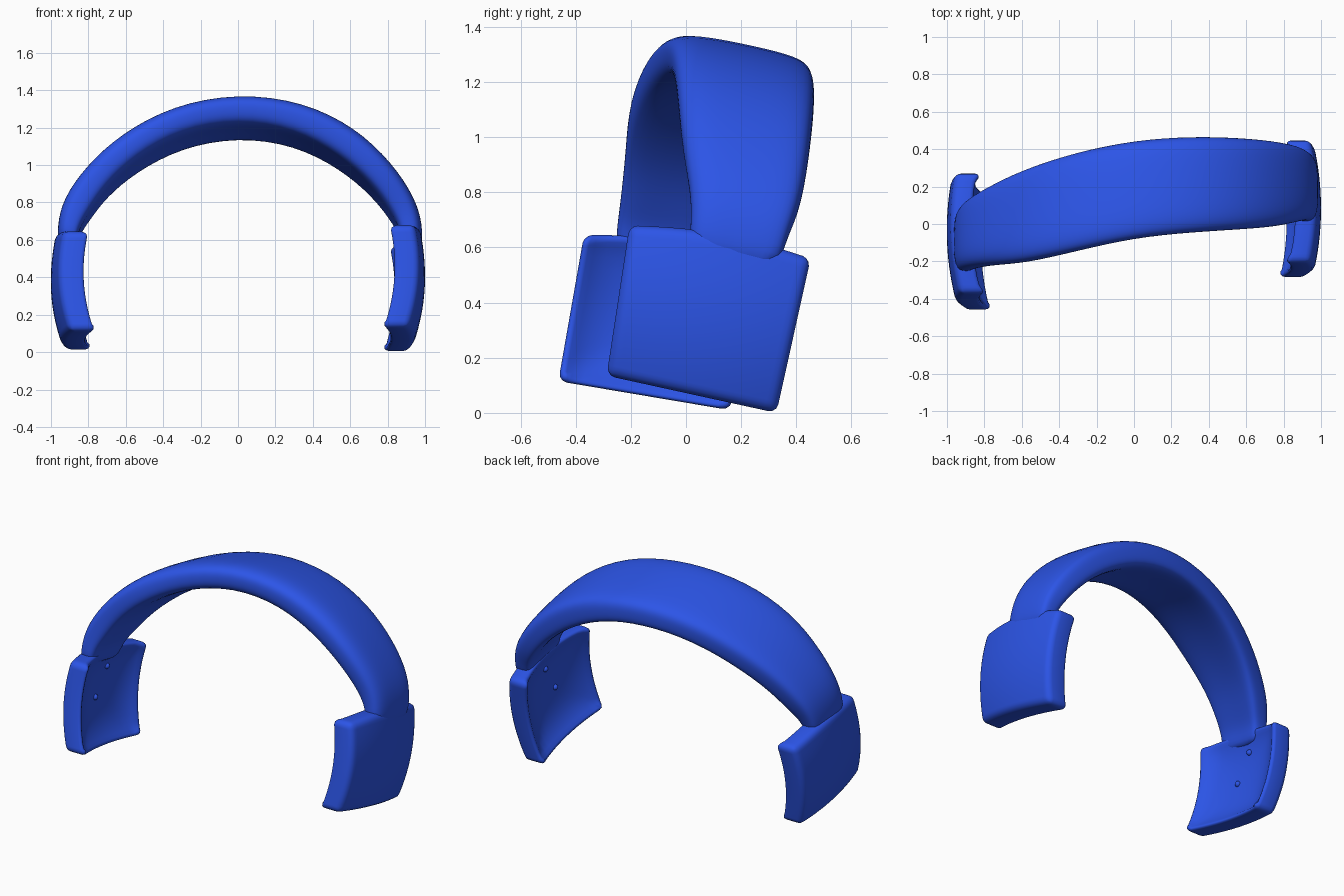
import bpy, bmesh, math
from mathutils import Vector

if "Cube" in bpy.data.objects:
    bpy.data.objects.remove(bpy.data.objects["Cube"])

mat = bpy.data.materials.new("blue")
mat.diffuse_color = (0.025, 0.09, 0.8, 1)
mat.use_nodes = True
mat.node_tree.nodes["Principled BSDF"].inputs["Base Color"].default_value = mat.diffuse_color


def finish(name, bm):
    bmesh.ops.recalc_face_normals(bm, faces=bm.faces)
    for f in bm.faces:
        f.smooth = True
    me = bpy.data.meshes.new(name)
    bm.to_mesh(me)
    bm.free()
    me.materials.append(mat)
    ob = bpy.data.objects.new(name, me)
    bpy.context.collection.objects.link(ob)
    return ob


# Headband: stations of outer x, z, inner x, z, front y, back y
stations = [
    (-0.96, 0.58, -0.86, 0.58, -0.26, 0.05),
    (-0.965, 0.70, -0.85, 0.67, -0.25, 0.07),
    (-0.935, 0.84, -0.79, 0.76, -0.235, 0.13),
    (-0.815, 1.015, -0.70, 0.895, -0.22, 0.20),
    (-0.63, 1.19, -0.54, 1.045, -0.21, 0.29),
    (-0.35, 1.345, -0.30, 1.18, -0.15, 0.38),
    (0.00, 1.41, 0.00, 1.235, -0.075, 0.45),
    (0.35, 1.365, 0.30, 1.19, -0.045, 0.47),
    (0.63, 1.225, 0.54, 1.06, -0.03, 0.46),
    (0.825, 1.035, 0.71, 0.91, -0.015, 0.44),
    (0.945, 0.85, 0.81, 0.77, 0.015, 0.41),
    (0.985, 0.71, 0.865, 0.67, 0.02, 0.36),
    (0.985, 0.57, 0.875, 0.57, 0.0, 0.335),
]
# Rounded section: u across the band, v from outer to inner face
section = [(0, .55), (.015, .25), (.11, .06), (.28, -.02), (.6, -.02), (.92, .02),
           (.995, .2), (1, .5), (.99, .85), (.9, 1), (.5, .93), (.10, 1), (.01, .85)]
bm = bmesh.new()
rings = []
for xo, zo, xi, zi, yf, yb in stations:
    ring = []
    for u, v in section:
        dy = u * (yb - yf)
        ring.append(bm.verts.new((xo + (xi - xo) * v, yf + dy,
                                  zo + (zi - zo) * v - 0.2 * dy)))
    rings.append(ring)
n = len(section)
for r, s in zip(rings, rings[1:]):
    for i in range(n):
        j = (i + 1) % n
        bm.faces.new((r[i], r[j], s[j], s[i]))
bm.faces.new(rings[0])
bm.faces.new(rings[-1])
band = finish("headband", bm)
sub = band.modifiers.new("smooth", 'SUBSURF')
sub.levels = sub.render_levels = 2


# Ear pads: slightly domed slabs with a dished inner face
def pad_point(side, corners, tilt, a, b, inner):
    fb, bb, bt, ft = [Vector(c) for c in corners]
    s, t = (a + 1) / 2, (b + 1) / 2
    p = fb.lerp(bb, s).lerp(ft.lerp(bt, s), t)
    p.y += 0.03 * t ** 4 * math.sin(math.pi * s)
    x = 1.0 - 0.035 * a * a - 0.04 * (b - 0.2) ** 2 + tilt * a
    if inner:
        x -= 0.09 + 0.05 * max(a ** 4, max(-b, 0) ** 4, 0.6 * max(b, 0) ** 4)
    return Vector((side * x, p.x, p.y))


def ear_pad(name, side, corners, tilt):
    N = 14
    bm = bmesh.new()
    layers = []
    for inner in (False, True):
        layers.append([[bm.verts.new(pad_point(side, corners, tilt, 2 * i / N - 1,
                                               2 * j / N - 1, inner))
                        for j in range(N + 1)] for i in range(N + 1)])
    for g in layers:
        for i in range(N):
            for j in range(N):
                bm.faces.new((g[i][j], g[i + 1][j], g[i + 1][j + 1], g[i][j + 1]))
    o, q = layers
    rim = ([(i, 0) for i in range(N)] + [(N, j) for j in range(N)] +
           [(i, N) for i in range(N, 0, -1)] + [(0, j) for j in range(N, 0, -1)])
    for (i, j), (k, l) in zip(rim, rim[1:] + rim[:1]):
        bm.faces.new((o[i][j], o[k][l], q[k][l], q[i][j]))
    ob = finish(name, bm)
    bev = ob.modifiers.new("rounded", 'BEVEL')
    bev.width = 0.03
    bev.segments = 3
    bev.limit_method = 'ANGLE'
    bev.angle_limit = 0.8
    # Small studs on the inner face
    for k, (a, b) in enumerate([(-0.15, 0.0), (0.1, 0.6)]):
        sm = bmesh.new()
        bmesh.ops.create_uvsphere(sm, u_segments=12, v_segments=8, radius=0.018)
        stud = finish(f"{name}_stud_{k + 1}", sm)
        stud.location = pad_point(side, corners, tilt, a, b, True)


ear_pad("right_ear_pad", 1,
        [(-.288, .135), (.328, 0.0), (.452, .56), (-.205, .68)], 0.0)
ear_pad("left_ear_pad", -1,
        [(-.463, .115), (.16, .01), (.275, .55), (-.37, .645)], 0.012)
